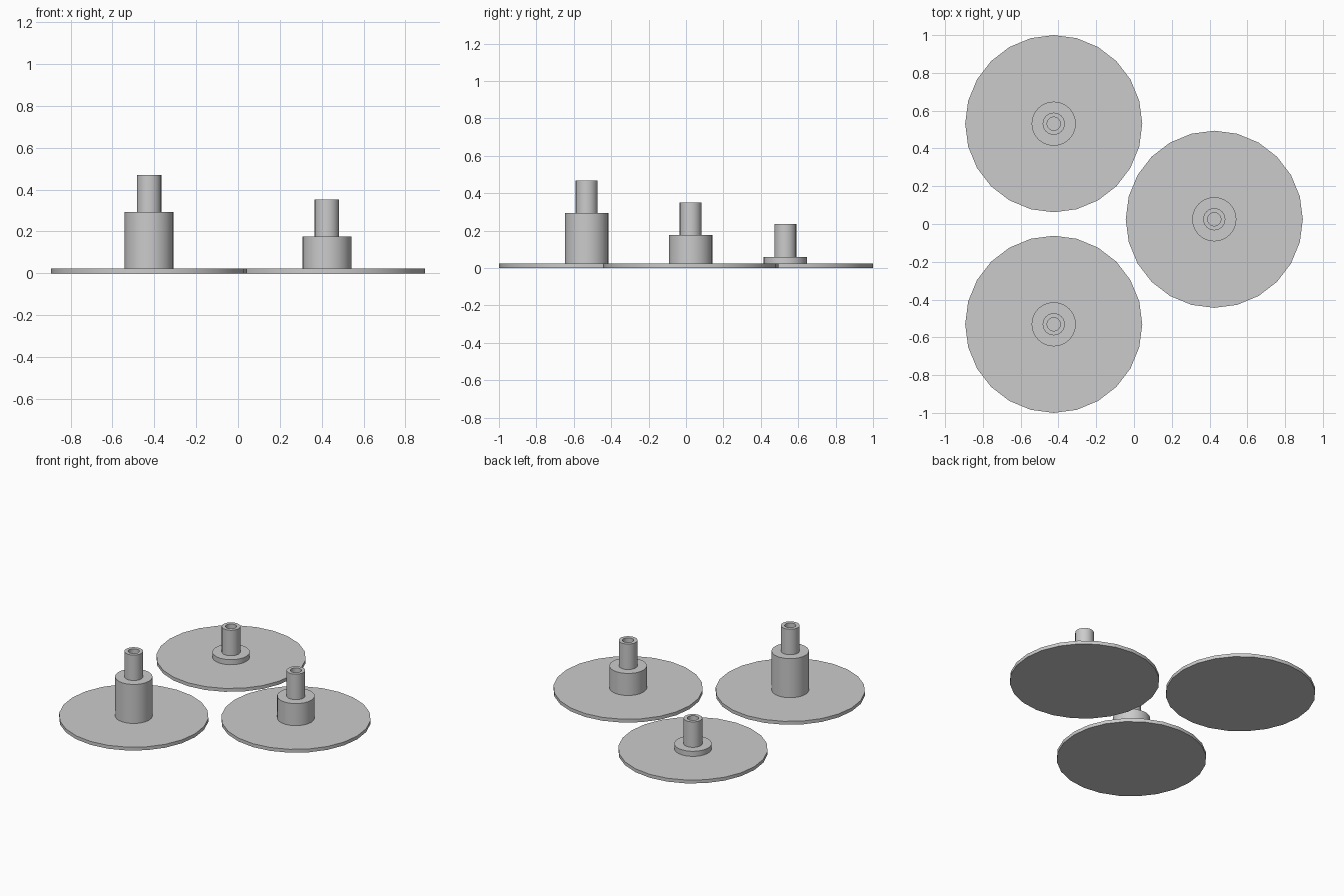
import bpy, bmesh, math

cube = bpy.data.objects.get("Cube")
if cube:
    bpy.data.objects.remove(cube, do_unlink=True)

U = 0.0586          # stem radius, the module for every other size
SIDES = 24

grey = bpy.data.materials.new("plain_grey")
grey.use_nodes = True
grey.diffuse_color = (0.6, 0.6, 0.6, 1)
grey.node_tree.nodes["Principled BSDF"].inputs["Base Color"].default_value = (0.6, 0.6, 0.6, 1)


def peg_stand(name, x, y, collar_top):
    """Turned stand: wide disc, collar of the given height, hollow stem."""
    disc_r, disc_top = 8 * U, 0.4 * U
    stem_top, bore = collar_top + 3 * U, 0.6 * U
    profile = [
        (0, 0), (disc_r, 0), (disc_r, disc_top),          # disc
        (2 * U, disc_top), (2 * U, collar_top),           # collar
        (U, collar_top), (U, stem_top),                   # stem
        (bore, stem_top), (bore, collar_top), (0, collar_top),  # bore
    ]
    bm = bmesh.new()
    verts = [bm.verts.new((r, 0, z)) for r, z in profile]
    edges = [bm.edges.new(pair) for pair in zip(verts, verts[1:])]
    bmesh.ops.spin(bm, geom=verts + edges, cent=(0, 0, 0), axis=(0, 0, 1),
                   angle=math.tau, steps=SIDES, use_duplicate=False)
    bmesh.ops.remove_doubles(bm, verts=bm.verts, dist=1e-4)
    bmesh.ops.recalc_face_normals(bm, faces=bm.faces)
    mesh = bpy.data.meshes.new(name)
    bm.to_mesh(mesh)
    bm.free()
    mesh.materials.append(grey)
    obj = bpy.data.objects.new(name, mesh)
    obj.location = (x, y, 0)
    bpy.context.collection.objects.link(obj)
    bpy.ops.object.select_all(action='DESELECT')
    obj.select_set(True)
    bpy.context.view_layer.objects.active = obj
    bpy.ops.object.shade_smooth_by_angle(angle=math.radians(30))


# Three stands with stepped collar heights
peg_stand("tall_stand", -0.425, -0.531, 5 * U)
peg_stand("medium_stand", 0.425, 0.025, 3 * U)
peg_stand("short_stand", -0.425, 0.531, U)
